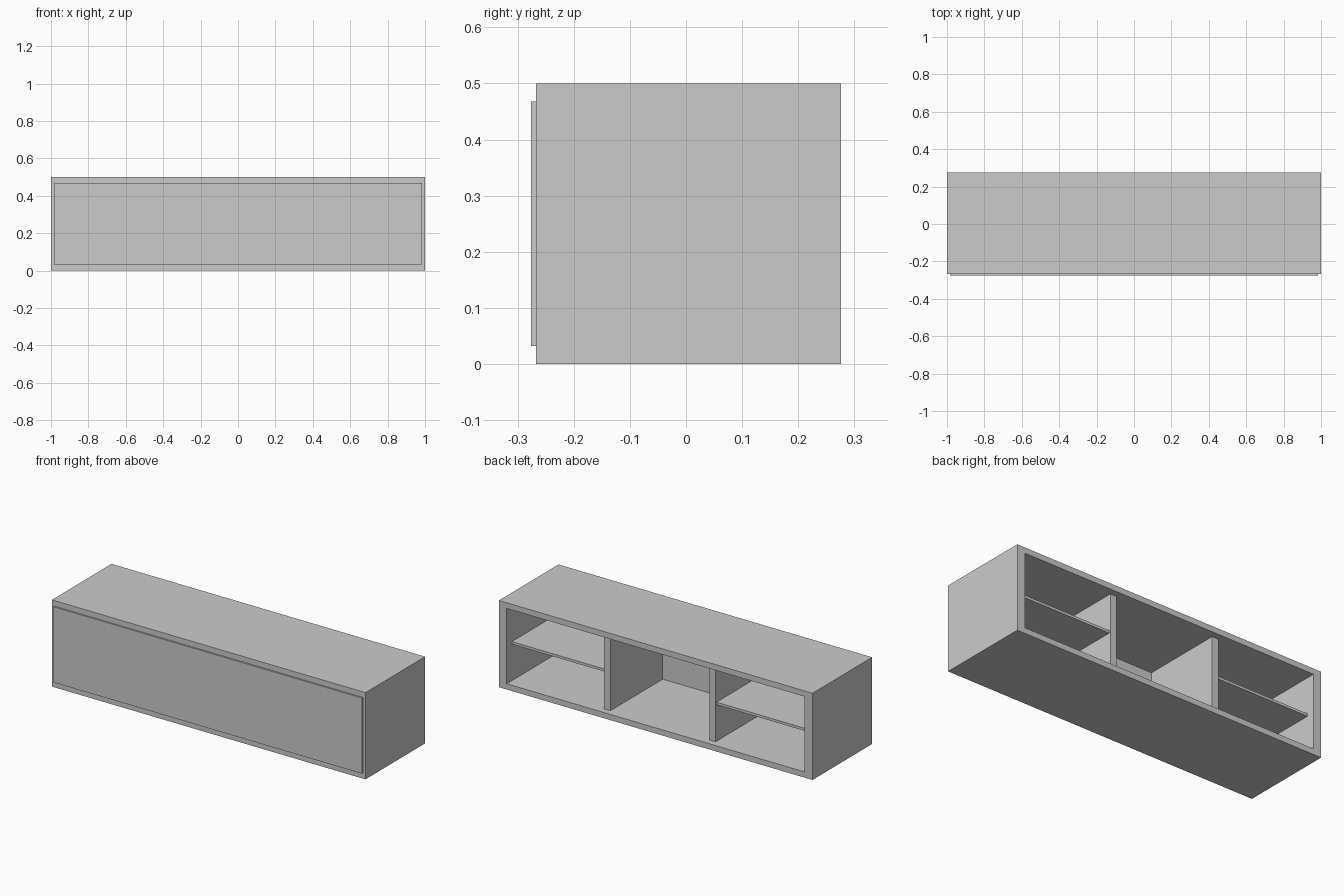
import bpy, bmesh

if "Cube" in bpy.data.objects:
    bpy.data.objects.remove(bpy.data.objects["Cube"])

BACK, FRONT = 0.276, -0.267     # carcass depth range
DOOR_INNER = -0.238             # inner face of the front panel
SIDE, SLAB, H = 0.05, 0.033, 0.5
DIV_X, DIV_T = 0.335, 0.04


def finish(name, bm):
    bmesh.ops.recalc_face_normals(bm, faces=bm.faces)
    me = bpy.data.meshes.new(name)
    bm.to_mesh(me)
    bm.free()
    ob = bpy.data.objects.new(name, me)
    bpy.context.collection.objects.link(ob)
    return ob


def box(name, x0, x1, y0, y1, z0, z1):
    bm = bmesh.new()
    bmesh.ops.create_cube(bm, size=1)
    bmesh.ops.scale(bm, vec=(x1 - x0, y1 - y0, z1 - z0), verts=bm.verts)
    bmesh.ops.translate(bm, vec=((x0 + x1) / 2, (y0 + y1) / 2, (z0 + z1) / 2), verts=bm.verts)
    return finish(name, bm)


def rectangle_tube(name, outer, inner, y0, y1):
    """Rectangular frame (x0, x1, z0, z1 rings) running from y0 to y1."""
    bm = bmesh.new()

    def ring(r, y):
        x0, x1, z0, z1 = r
        return [bm.verts.new((x, y, z)) for x, z in ((x0, z0), (x1, z0), (x1, z1), (x0, z1))]

    # closed loop of four rings: outer front, outer back, inner back, inner front
    rings = [ring(outer, y0), ring(outer, y1), ring(inner, y1), ring(inner, y0)]
    for k in range(4):
        a, b = rings[k], rings[(k + 1) % 4]
        for i in range(4):
            j = (i + 1) % 4
            bm.faces.new((a[i], a[j], b[j], b[i]))
    return finish(name, bm)


# Outer carcass, open at the back
rectangle_tube("carcass", (-1, 1, 0, H), (-1 + SIDE, 1 - SIDE, SLAB, H - SLAB), FRONT, BACK)

# Front panel standing slightly proud of the carcass
box("front_panel", -0.983, 0.983, -0.276, DOOR_INNER, 0.032, 0.468)

# Dividers and side-bay shelves, set back from the open rear
for side, s in (("left", -1), ("right", 1)):
    box(f"{side}_divider", s * DIV_X - DIV_T / 2, s * DIV_X + DIV_T / 2,
        DOOR_INNER, 0.238, SLAB, H - SLAB)
    xa, xb = sorted((s * (DIV_X + DIV_T / 2), s * (1 - SIDE)))
    box(f"{side}_shelf", xa, xb, DOOR_INNER, 0.229, 0.243, 0.258)
